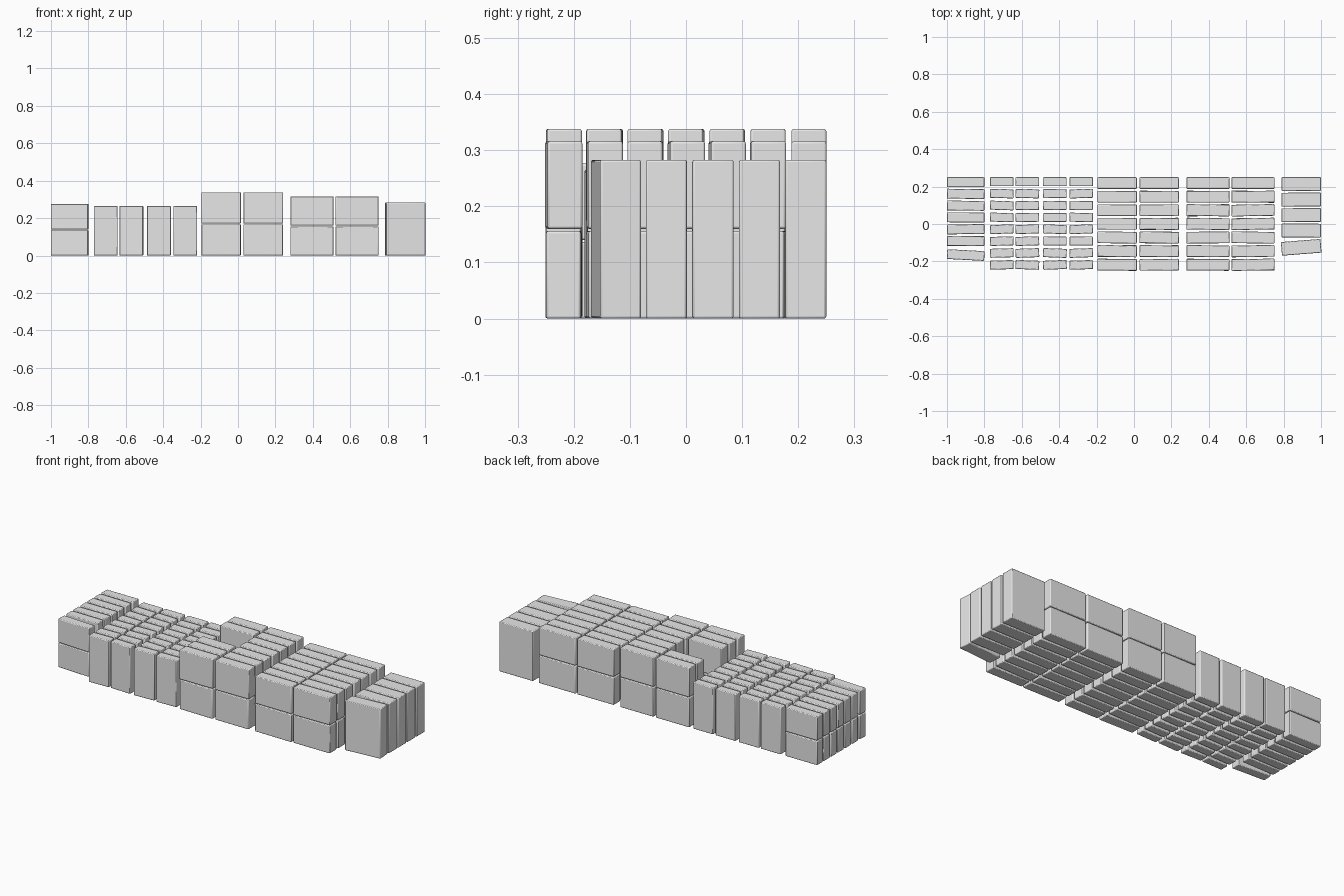
import bpy, random
from math import radians

random.seed(4)
cube = bpy.data.objects.get("Cube")
if cube:
    bpy.data.objects.remove(cube, do_unlink=True)

GREY = (0.8, 0.8, 0.8, 1)
grey = bpy.data.materials.new("plain_grey")
grey.use_nodes = True
grey.diffuse_color = GREY
grey.node_tree.nodes["Principled BSDF"].inputs["Base Color"].default_value = GREY


def carton(name, centre, size, yaw):
    """One softly bevelled box, slightly turned on the shelf."""
    bpy.ops.mesh.primitive_cube_add(size=1, location=centre)
    box = bpy.context.object
    box.name = name
    box.scale = size
    bpy.ops.object.transform_apply(location=False, rotation=False, scale=True)
    box.rotation_euler.z = radians(yaw)
    bevel = box.modifiers.new("soft_edges", "BEVEL")
    bevel.width = 0.004
    bevel.segments = 2
    box.data.materials.append(grey)
    bpy.ops.object.shade_smooth_by_angle(angle=radians(30))


def column(name, left, right, rows, pitch, depth, height, tiers=1,
           wobble=1.2, front_yaw=None, front_shift=0, gaps=()):
    """A line of boxes from back to front, stacked in tiers."""
    back = 0.25 - depth / 2
    for row in range(rows):
        is_front = row == rows - 1
        for tier in range(tiers):
            if tier and row in gaps:
                continue
            yaw = random.uniform(-wobble, wobble) if row else 0
            y = back - row * pitch
            if is_front and front_yaw is not None:
                yaw, y = front_yaw, y + front_shift
            z = (tier + 0.5) * height + tier * 0.004
            carton(f"{name}_row{row + 1}_tier{tier + 1}",
                   ((left + right) / 2, y, z),
                   (right - left, depth, height), yaw)


# Small stacked boxes at one end
column("small_box", -1.0, -0.8, 7, 0.063, 0.052, 0.136, tiers=2,
       front_yaw=-3, front_shift=-0.012)

# Four columns of narrow upright boxes
for i, left in enumerate((-0.77, -0.633, -0.486, -0.345)):
    column(f"narrow_box_{i + 1}", left, left + 0.126, 8, 0.0635, 0.048,
           0.265, wobble=2.5)

# Tall stacked boxes, one column with two upper boxes taken away
column("tall_box_1", -0.195, 0.015, 7, 0.0728, 0.062, 0.167, tiers=2, gaps=(2, 3))
column("tall_box_2", 0.03, 0.24, 7, 0.0728, 0.062, 0.167, tiers=2)

# Wide stacked boxes
for i, left in enumerate((0.28, 0.521)):
    column(f"wide_box_{i + 1}", left, left + 0.23, 7, 0.0728, 0.062, 0.156, tiers=2)

# Large single boxes at the other end, the front one turned
column("large_box", 0.788, 1.0, 5, 0.0828, 0.073, 0.283, wobble=0.4,
       front_yaw=4.5, front_shift=-0.007)
